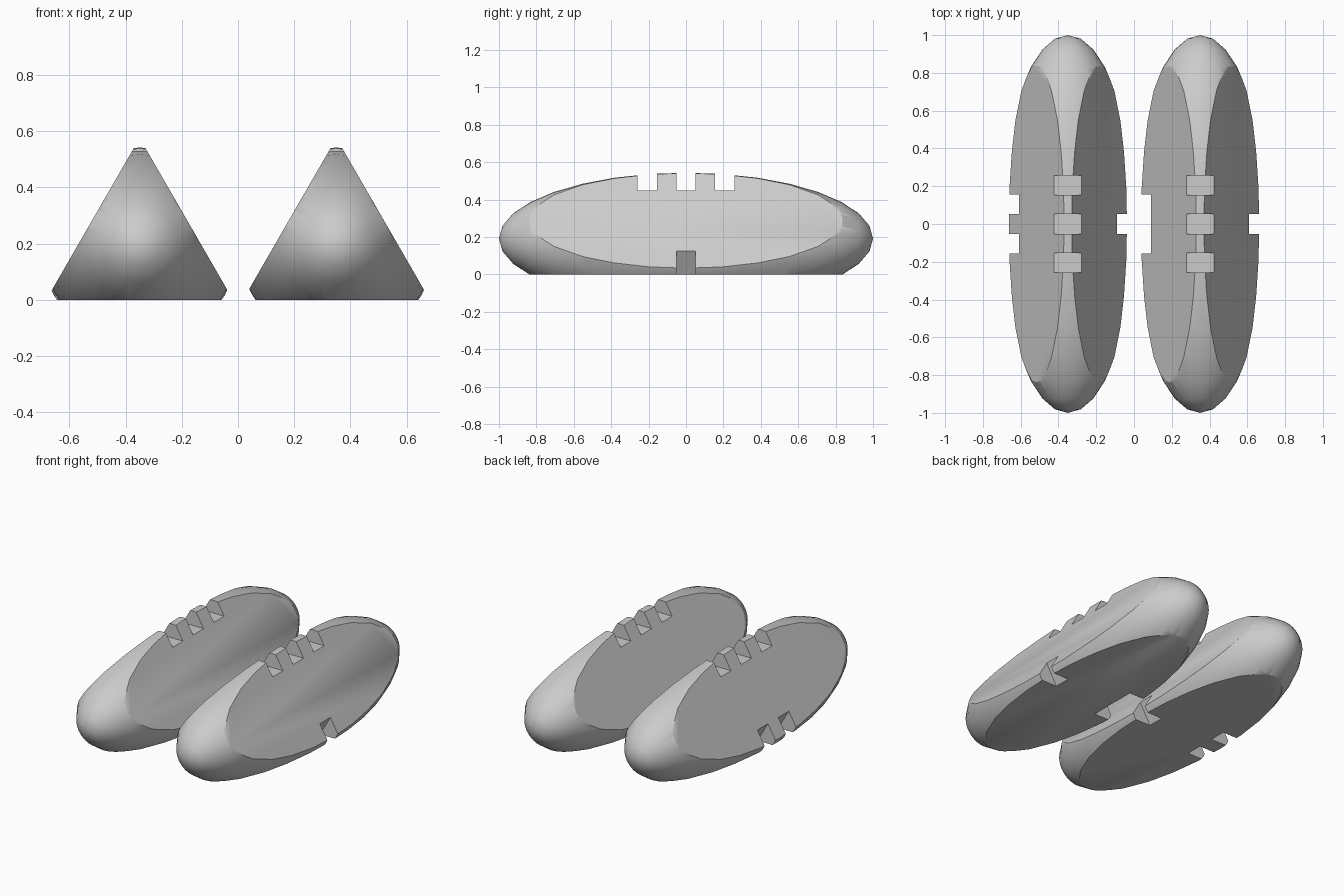
import bpy, bmesh, math
from mathutils import Matrix, Vector

old = bpy.data.objects.get("Cube")
if old:
    bpy.data.objects.remove(old, do_unlink=True)

RADIUS = 0.352      # spheroid radius across its length
FLAT = 0.192        # distance from the axis to each flat side
FLOOR = 0.258       # distance from the axis to each notch floor
CENTRE_X = 0.35

grey = bpy.data.materials.new("light_grey")
grey.use_nodes = True
grey.diffuse_color = (0.6, 0.6, 0.6, 1)
grey.node_tree.nodes["Principled BSDF"].inputs["Base Color"].default_value = (0.6, 0.6, 0.6, 1)


def make_object(name, bm):
    mesh = bpy.data.meshes.new(name)
    bm.to_mesh(mesh)
    bm.free()
    mesh.materials.append(grey)
    obj = bpy.data.objects.new(name, mesh)
    bpy.context.collection.objects.link(obj)
    return obj


def body(name):
    """Long spheroid along y, sliced by three flat sides."""
    bm = bmesh.new()
    bmesh.ops.create_uvsphere(bm, u_segments=36, v_segments=16, radius=1)
    bmesh.ops.rotate(bm, verts=bm.verts, matrix=Matrix.Rotation(math.pi / 2, 3, 'X'))
    bmesh.ops.scale(bm, verts=bm.verts, vec=(RADIUS, 1, RADIUS))
    for angle in (30, 150, 270):
        a = math.radians(angle)
        normal = Vector((math.cos(a), 0, math.sin(a)))
        cut = bmesh.ops.bisect_plane(bm, geom=bm.verts[:] + bm.edges[:] + bm.faces[:],
                                     plane_co=normal * FLAT, plane_no=normal, clear_outer=True)
        rim = [e for e in cut["geom_cut"] if isinstance(e, bmesh.types.BMEdge)]
        bmesh.ops.contextual_create(bm, geom=rim)
    bmesh.ops.recalc_face_normals(bm, faces=bm.faces)
    return make_object(name, bm)


def notch_cutter(notches):
    """Boxes beyond the notch floors; each notch is (edge angle, y, width)."""
    bm = bmesh.new()
    for angle, y, width in notches:
        placed = (Matrix.Rotation(-math.radians(angle), 4, 'Y')
                  @ Matrix.Translation((FLOOR + 0.1, y, 0))
                  @ Matrix.Diagonal((0.2, width, 0.4, 1)))
        bmesh.ops.create_cube(bm, size=1, matrix=placed)
    cutter = make_object("notch_cutter", bm)
    cutter.hide_render = True
    return cutter


def rod(name, x, notches):
    obj = body(name)
    cutter = notch_cutter(notches)
    mod = obj.modifiers.new("notches", 'BOOLEAN')
    mod.operation = 'DIFFERENCE'
    mod.solver = 'EXACT'
    mod.object = cutter
    bpy.ops.object.select_all(action='DESELECT')
    obj.select_set(True)
    bpy.context.view_layer.objects.active = obj
    bpy.ops.object.modifier_apply(modifier=mod.name)
    bpy.data.objects.remove(cutter, do_unlink=True)
    bpy.ops.object.shade_smooth_by_angle(angle=math.radians(30))
    obj.location = (x, 0, FLAT)


# Notches shared by both rods: three on the top edge, one on the +x edge
shared = [(90, y, 0.104) for y in (-0.206, 0, 0.206)] + [(-30, 0, 0.104)]
pair = [(210, y, 0.104) for y in (-0.104, 0.104)]
wide = [(210, 0, 0.312)]

rod("twin_notch_rod", -CENTRE_X, shared + pair)
rod("wide_notch_rod", CENTRE_X, shared + wide)
